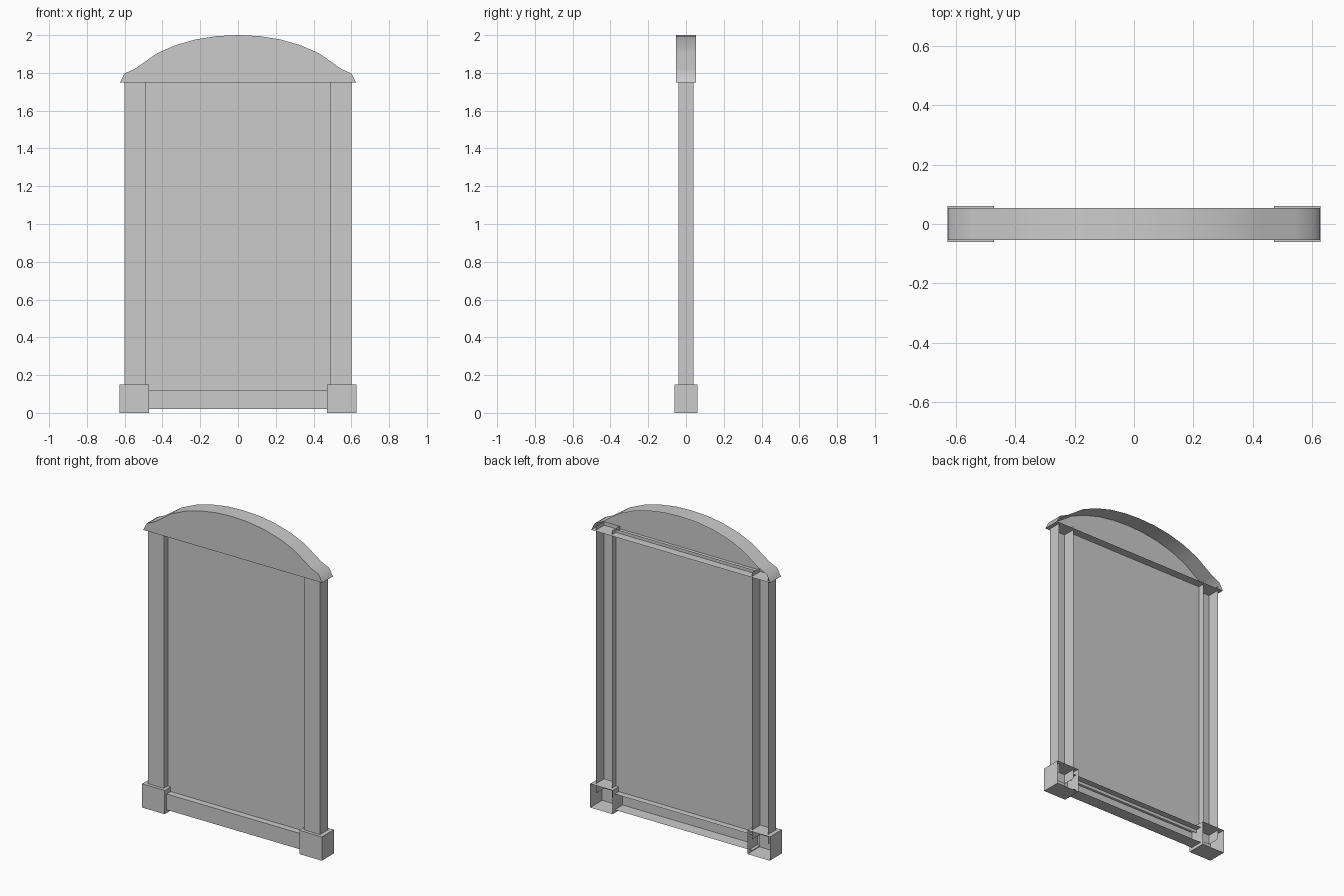
import bpy, bmesh, math
from mathutils import Vector

cube = bpy.data.objects.get("Cube")
if cube:
    bpy.data.objects.remove(cube, do_unlink=True)

# One plain grey for everything
grey = bpy.data.materials.new("plain_grey")
grey.use_nodes = True
colour = (0.6, 0.6, 0.6, 1.0)
grey.diffuse_color = colour
grey.node_tree.nodes["Principled BSDF"].inputs["Base Color"].default_value = colour


def finish(name, bm):
    mesh = bpy.data.meshes.new(name)
    bm.to_mesh(mesh)
    bm.free()
    mesh.materials.append(grey)
    obj = bpy.data.objects.new(name, mesh)
    bpy.context.collection.objects.link(obj)
    return obj


def shell(name, x, y, z, open_sides):
    """Box between the given limits, left open towards the listed directions."""
    bm = bmesh.new()
    bmesh.ops.create_cube(bm, size=1)
    limits = (x, y, z)
    for v in bm.verts:
        v.co = Vector([lim[0] if c < 0 else lim[1] for c, lim in zip(v.co, limits)])
    bm.normal_update()
    gone = [f for f in bm.faces if any(f.normal.dot(Vector(d)) > 0.9 for d in open_sides)]
    bmesh.ops.delete(bm, geom=gone, context="FACES")
    return finish(name, bm)


BACK, UP, DOWN = (0, 1, 0), (0, 0, 1), (0, 0, -1)
LEFT, RIGHT = (1, 0, 0), (-1, 0, 0)

# Columns and foot blocks, hollow at the back
for side, s in (("left", 1), ("right", -1)):
    shell(side + "_column", sorted((0.49 * s, 0.6 * s)), (-0.04, 0.04), (0.09, 1.775),
          (BACK, UP, DOWN))
    shell(side + "_foot_block", sorted((0.47 * s, 0.627 * s)), (-0.06, 0.06), (0, 0.15),
          (BACK,))

# Bottom rail between the feet
shell("bottom_rail", (-0.49, 0.49), (-0.04, 0.04), (0.02, 0.12), (BACK, LEFT, RIGHT))

# Thin panel between the columns
shell("panel", (-0.49, 0.49), (0, 0.01), (0.1, 1.77), (BACK, UP, DOWN, LEFT, RIGHT))

# Arched crown: front face, rim and underside, hollow at the back
half = [(0.625, 1.75), (0.6, 1.797), (0.545, 1.822), (0.43, 1.903),
        (0.33, 1.947), (0.22, 1.978), (0.11, 1.995)]
outline = half + [(0, 2)] + [(-x, z) for x, z in reversed(half)]
bm = bmesh.new()
front = [bm.verts.new((x, -0.053, z)) for x, z in outline]
rear = [bm.verts.new((x, 0.053, z)) for x, z in outline]
bm.faces.new(list(reversed(front)))
for i in range(len(outline)):
    j = (i + 1) % len(outline)
    bm.faces.new((front[i], front[j], rear[j], rear[i]))
bm.normal_update()
crown = finish("arched_crown", bm)

bpy.ops.object.select_all(action="DESELECT")
crown.select_set(True)
bpy.context.view_layer.objects.active = crown
bpy.ops.object.shade_smooth_by_angle(angle=math.radians(40))
